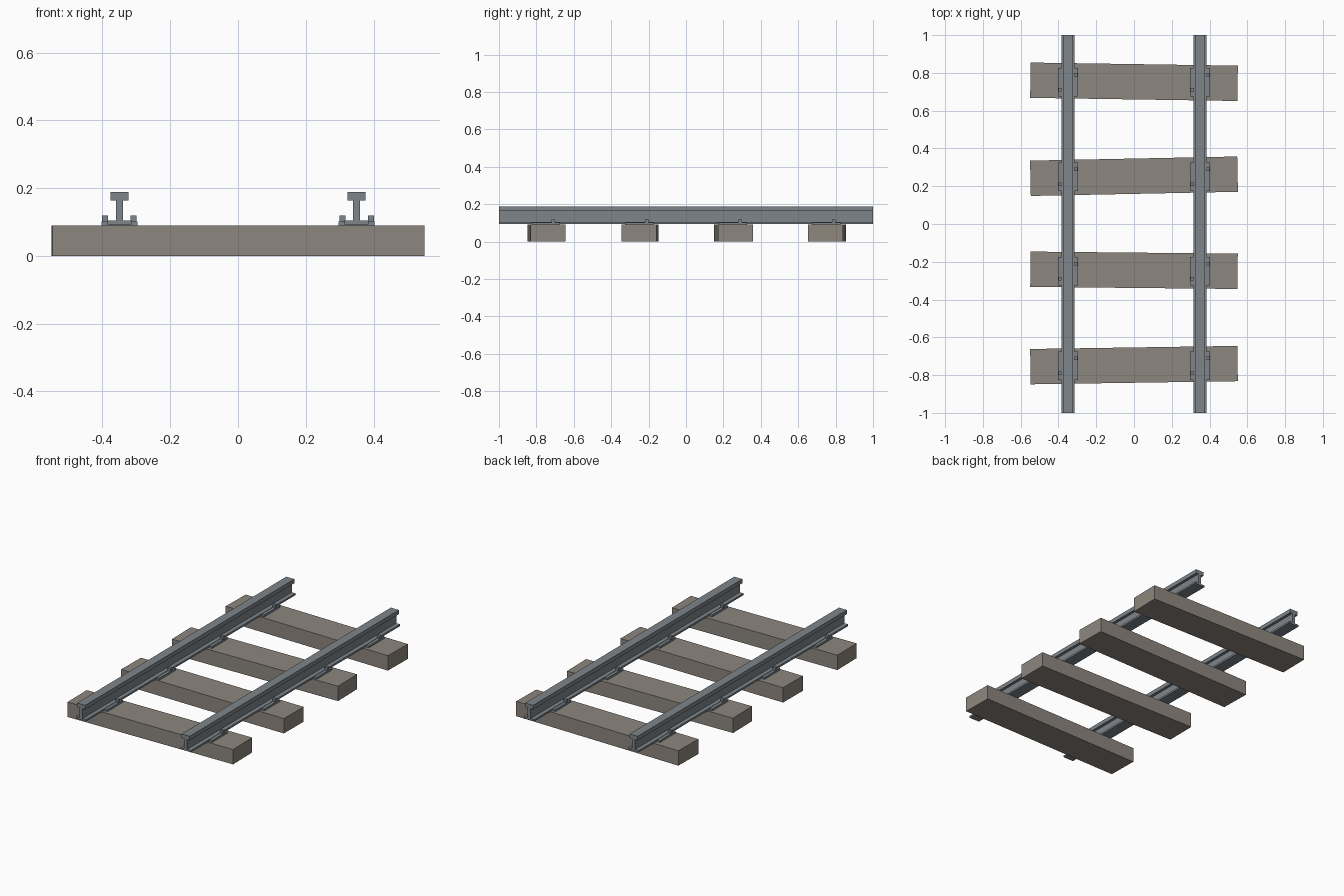
import bpy, bmesh
from mathutils import Matrix

if "Cube" in bpy.data.objects:
    bpy.data.objects.remove(bpy.data.objects["Cube"])


def material(name, rgb):
    m = bpy.data.materials.new(name)
    m.diffuse_color = (*rgb, 1)
    m.use_nodes = True
    m.node_tree.nodes["Principled BSDF"].inputs["Base Color"].default_value = m.diffuse_color
    return m


WOOD = material("weathered_wood", (0.27, 0.24, 0.21))
STEEL = material("steel", (0.21, 0.235, 0.26))


def finish(name, bm, mat):
    bmesh.ops.recalc_face_normals(bm, faces=bm.faces)
    me = bpy.data.meshes.new(name)
    bm.to_mesh(me)
    bm.free()
    me.materials.append(mat)
    ob = bpy.data.objects.new(name, me)
    bpy.context.collection.objects.link(ob)
    return ob


def box(name, size, loc, mat, turn=0):
    bm = bmesh.new()
    bmesh.ops.create_cube(bm, size=1, matrix=Matrix.Diagonal((*size, 1)))
    ob = finish(name, bm, mat)
    ob.location = loc
    ob.rotation_euler.z = turn
    return ob


def rail(name, x):
    # Half of the rail section: foot, web, head
    half = [(0.035, 0.093), (0.035, 0.104), (0.010, 0.104),
            (0.010, 0.163), (0.027, 0.163), (0.027, 0.188)]
    section = half + [(-px, pz) for px, pz in reversed(half)]
    bm = bmesh.new()
    face = bm.faces.new([bm.verts.new((px, -1, pz)) for px, pz in section])
    ext = bmesh.ops.extrude_face_region(bm, geom=[face], use_keep_orig=True)
    verts = [v for v in ext["geom"] if isinstance(v, bmesh.types.BMVert)]
    bmesh.ops.translate(bm, verts=verts, vec=(0, 2, 0))
    finish(name, bm, STEEL).location.x = x


RAILS = {"left": -0.35, "right": 0.35}

# Two running rails
for side, x in RAILS.items():
    rail(f"{side}_rail", x)

# Slightly skewed sleepers, each with a plate and two spikes under each rail
for i, (y, turn) in enumerate([(-0.747, 0.015), (0 - 0.245, -0.01),
                               (0.253, 0.02), (0.753, -0.015)], 1):
    box(f"sleeper_{i}", (1.097, 0.187, 0.09), (0, y, 0.045), WOOD, turn)
    yc = -1.25 + 0.5 * i
    for side, x in RAILS.items():
        box(f"{side}_plate_{i}", (0.106, 0.15, 0.013), (x, yc, 0.0955), STEEL)
        for label, s in (("rear", 1), ("front", -1)):
            box(f"{side}_{label}_spike_{i}", (0.018, 0.018, 0.03),
                (x + s * 0.042, yc + s * 0.04, 0.104), STEEL)
